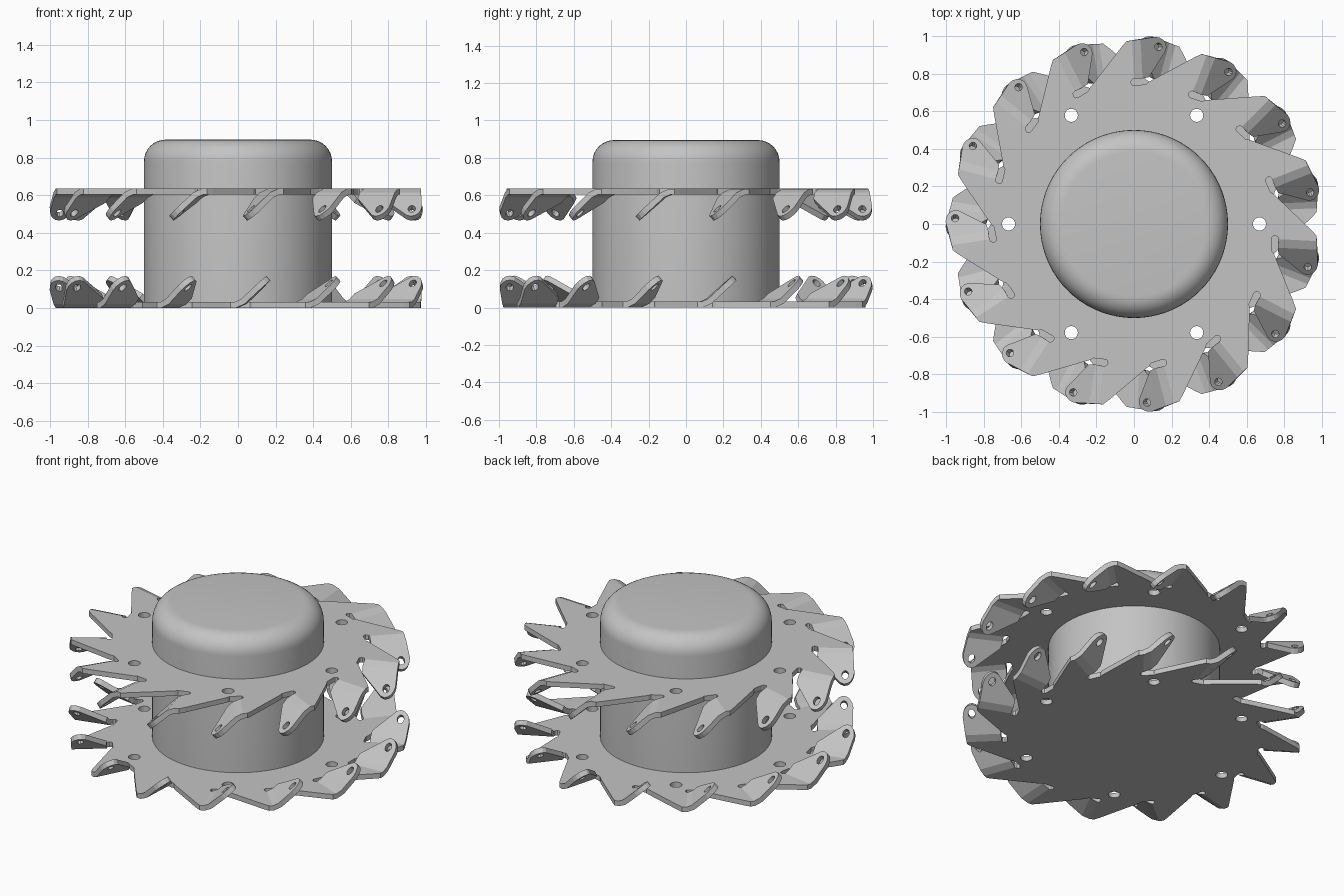
import bpy
import bmesh
from math import pi, radians
from mathutils import Matrix, Vector

cube = bpy.data.objects.get("Cube")
if cube:
    bpy.data.objects.remove(cube)

TEETH = 15
STEP = 2 * pi / TEETH
PHASE = radians(93.2)
THICK = 0.032
TOP_Z = 0.619

steel = bpy.data.materials.new("grey_steel")
steel.use_nodes = True
grey = (0.55, 0.55, 0.55, 1)
steel.diffuse_color = grey
steel.node_tree.nodes["Principled BSDF"].inputs["Base Color"].default_value = grey


def make_object(name, bm):
    mesh = bpy.data.meshes.new(name)
    bm.to_mesh(mesh)
    bm.free()
    mesh.materials.append(steel)
    obj = bpy.data.objects.new(name, mesh)
    bpy.context.collection.objects.link(obj)
    return obj


def edge(bm, a, b):
    return bm.edges.get((a, b)) or bm.edges.new((a, b))


def loop(bm, verts):
    return [edge(bm, v, verts[i - 1]) for i, v in enumerate(verts)]


def circle(bm, centre, radius, count):
    spoke = Vector((radius, 0, 0))
    verts = [bm.verts.new(centre + Matrix.Rotation(2 * pi * i / count, 3, 'Z') @ spoke)
             for i in range(count)]
    return loop(bm, verts)


def fill(bm, edges):
    bmesh.ops.triangle_fill(bm, use_beauty=True, edges=edges, normal=(0, 0, 1))


def drop(s):
    # depth of the bent flap at a distance s past the tooth corner
    return 0.45 * min(max(s - 0.04, 0), 0.04) + 0.93 * max(s - 0.08, 0)


# Tooth shapes: x runs outward along the tooth, y runs around the rim
CORNER = [(0.945, 0.012), (0.973, -0.015)]
FOLD = [(0.975, -0.04), (0.772, -0.04)]
SLOT = [(0.766, -0.03), (0.752, -0.024), (0.739, -0.03), (0.735, -0.04), (0.738, -0.105), (0.75, -0.12)]
BEND = [(0.979, -0.08), (0.77, -0.08)]
TIP = [(0.775, -0.112), (0.89, -0.195), (0.908, -0.208), (0.93, -0.214),
       (0.952, -0.21), (0.97, -0.198), (0.982, -0.18), (0.987, -0.16)]


def toothed_plate(name):
    bm = bmesh.new()
    outline, flaps, bent = [], [], []
    for k in range(TEETH):
        turn = Matrix.Rotation(PHASE - k * STEP, 3, 'Z')

        def place(points):
            return [bm.verts.new(turn @ Vector((x, y, 0))) for x, y in points]

        corner, fold, slot, bend, tip = map(place, (CORNER, FOLD, SLOT, BEND, TIP))
        outline += corner + fold + slot
        flaps.append((turn, fold, bend, tip))
    # flat disc with six bolt holes
    edges = loop(bm, outline)
    for i in range(6):
        edges += circle(bm, Matrix.Rotation(i * pi / 3, 3, 'Z') @ Vector((0.667, 0, 0)), 0.035, 20)
    fill(bm, edges)
    # flaps, each with a pin hole, bent away from the disc
    for turn, fold, bend, tip in flaps:
        bm.faces.new((fold[0], fold[1], bend[1], bend[0]))
        fill(bm, loop(bm, bend + tip) + circle(bm, turn @ Vector((0.934, -0.172, 0)), 0.02, 12))
        flap_faces = [f for f in bm.faces if any(v in tip for v in f.verts)]
        bent.append((turn, flap_faces))
    for turn, faces in bent:
        verts = {v for f in faces for v in f.verts}
        for v in verts:
            v.co.z = -drop(-(turn.inverted() @ v.co).y)
        # pin hole vertices not touching the rim of the flap
        centre = turn @ Vector((0.934, -0.172, 0))
        for v in bm.verts:
            if v.co.z == 0 and (v.co - centre).length < 0.03:
                v.co.z = -drop(-(turn.inverted() @ v.co).y)
    bmesh.ops.recalc_face_normals(bm, faces=bm.faces[:])
    obj = make_object(name, bm)
    solid = obj.modifiers.new("thickness", 'SOLIDIFY')
    solid.thickness = THICK
    solid.offset = 0
    return obj


upper = toothed_plate("upper_toothed_plate")
upper.location.z = TOP_Z

# Lower plate is the same part turned over
lower = bpy.data.objects.new("lower_toothed_plate", upper.data)
bpy.context.collection.objects.link(lower)
lower.location.z = THICK / 2
lower.rotation_euler.x = pi
solid = lower.modifiers.new("thickness", 'SOLIDIFY')
solid.thickness = THICK
solid.offset = 0

# Hub drum with a rounded top rim
bm = bmesh.new()
bmesh.ops.create_cone(bm, cap_ends=True, segments=72, radius1=0.5, radius2=0.5, depth=0.875,
                      matrix=Matrix.Translation((0, 0, 0.4575)))
rim = [e for e in bm.edges if all(v.co.z > 0.8 for v in e.verts)]
bmesh.ops.bevel(bm, geom=rim, offset=0.115, segments=8, profile=0.5, affect='EDGES')
hub = make_object("hub_drum", bm)
bpy.ops.object.select_all(action='DESELECT')
hub.select_set(True)
bpy.context.view_layer.objects.active = hub
bpy.ops.object.shade_smooth_by_angle(angle=radians(35))
